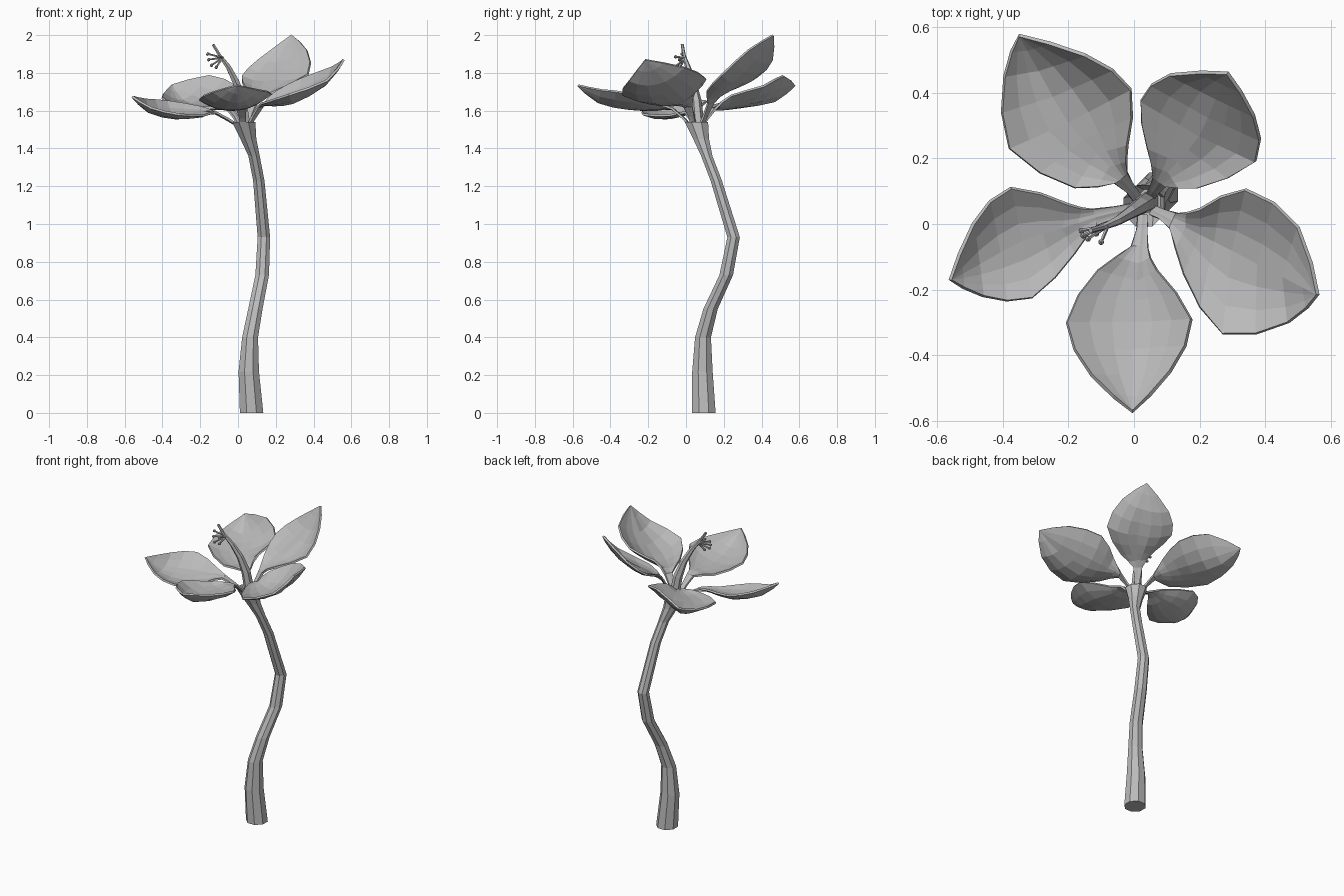
import bpy, bmesh, math
from mathutils import Vector

cube = bpy.data.objects.get("Cube")
if cube:
    bpy.data.objects.remove(cube)

grey = bpy.data.materials.new("plain_grey")
grey.use_nodes = True
tone = (0.5, 0.5, 0.5, 1)
grey.diffuse_color = tone
grey.node_tree.nodes["Principled BSDF"].inputs["Base Color"].default_value = tone


def finish(name, bm):
    """Turn a bmesh into a flat shaded grey object."""
    bmesh.ops.recalc_face_normals(bm, faces=bm.faces)
    mesh = bpy.data.meshes.new(name)
    bm.to_mesh(mesh)
    bm.free()
    mesh.materials.append(grey)
    obj = bpy.data.objects.new(name, mesh)
    bpy.context.collection.objects.link(obj)
    return obj


def spline(points, steps):
    """Catmull-Rom curve through the points."""
    pts = [points[0]] + points + [points[-1]]
    out = []
    for i in range(len(points) - 1):
        a, b, c, d = pts[i:i + 4]
        for k in range(steps):
            t = k / steps
            out.append(b + 0.5 * t * (c - a + t * (2 * a - 5 * b + 4 * c - d
                                                  + t * (3 * (b - c) + d - a))))
    return out + [points[-1]]


def skin(bm, rows, closed):
    """Join successive rows of vertices with quads."""
    for low, high in zip(rows, rows[1:]):
        n = len(low)
        for i in range(n if closed else n - 1):
            j = (i + 1) % n
            bm.faces.new((low[i], low[j], high[j], high[i]))


def tube(name, rings, sides, level=False):
    """Tapered tube; each ring is x, y, z, radius across the flats."""
    bm = bmesh.new()
    pts = [Vector(r[:3]) for r in rings]
    rows = []
    for i, p in enumerate(pts):
        along = pts[min(i + 1, len(pts) - 1)] - pts[max(i - 1, 0)]
        if level:
            along = Vector((0, 0, 1))
        u = along.cross(Vector((0, 1, 0))).normalized()
        v = u.cross(along).normalized()
        radius = rings[i][3] / math.cos(math.pi / sides)
        row = []
        for k in range(sides):
            a = math.tau * (k + 0.5) / sides
            row.append(bm.verts.new(p + radius * (math.cos(a) * u + math.sin(a) * v)))
        rows.append(row)
    skin(bm, rows, True)
    bm.faces.new(rows[0])
    bm.faces.new(rows[-1])
    return finish(name, bm)


flower_centre = Vector((0.03, 0.055, 1.52))


def petal(name, neck, side_a, side_b, middle, tip):
    """Cupped petal with a central crease and a narrow claw at its base."""
    neck, middle, tip = Vector(neck), Vector(middle), Vector(tip)
    side_a, side_b = [[Vector(p) for p in s] for s in (side_a, side_b)]
    outward = (neck - flower_centre) * Vector((1, 1, 0))
    outward.normalize()
    base = flower_centre + outward * 0.03
    across = outward.cross(Vector((0, 0, 1)))
    if across.dot(side_a[1] - middle) < 0:
        across.negate()
    droop = Vector((0, 0, 0.04))

    edge_a = spline([base + across * 0.016, neck + across * 0.026] + side_a + [tip], 2)
    edge_b = spline([base - across * 0.016, neck - across * 0.026] + side_b + [tip], 2)
    mid = spline([base, neck, neck.lerp(middle, 0.45), middle,
                  middle.lerp(tip, 0.6) - droop, tip], 2)

    bm = bmesh.new()
    rows = []
    for a, m, b in zip(edge_a[:-1], mid, edge_b):
        row = []
        for s in (-1, -0.67, -0.33, 0, 0.33, 0.67, 1):
            edge = a if s < 0 else b
            p = m.lerp(edge, abs(s))
            p.z -= 0.09 * (edge - m).length * math.sin(math.pi * abs(s))
            row.append(bm.verts.new(p))
        rows.append(row)
    skin(bm, rows, False)
    end = bm.verts.new(tip)
    for p, q in zip(rows[-1], rows[-1][1:]):
        bm.faces.new((p, q, end))
    obj = finish(name, bm)
    solid = obj.modifiers.new("thickness", "SOLIDIFY")
    solid.thickness = 0.012
    solid.offset = 0


# Crooked stem with flared, hollow top
tube("stem", [
    (0.072, 0.095, 0, 0.062), (0.057, 0.087, 0.22, 0.054), (0.064, 0.09, 0.4, 0.042),
    (0.092, 0.13, 0.55, 0.038), (0.128, 0.213, 0.73, 0.036), (0.137, 0.252, 0.93, 0.033),
    (0.11, 0.16, 1.23, 0.03), (0.085, 0.11, 1.36, 0.03), (0.055, 0.08, 1.45, 0.042),
    (0.03, 0.055, 1.54, 0.062), (0.045, 0.07, 1.48, 0.035)], 8, level=True)

# Petals
petal("front_petal", (0.017, -0.07, 1.61),
      [(-0.11, -0.14, 1.62), (-0.205, -0.3, 1.66), (-0.13, -0.46, 1.7)],
      [(0.07, -0.14, 1.63), (0.175, -0.29, 1.69), (0.11, -0.45, 1.71)],
      (0, -0.3, 1.61), (-0.005, -0.572, 1.735))
petal("left_petal", (0.12, 0.01, 1.625),
      [(0.2, 0.045, 1.7), (0.34, 0.105, 1.77), (0.5, -0.01, 1.83)],
      [(0.15, -0.15, 1.645), (0.27, -0.335, 1.685), (0.47, -0.3, 1.76)],
      (0.3, -0.08, 1.65), (0.56, -0.215, 1.87))
petal("back_left_petal", (0.08, 0.13, 1.64),
      [(0.04, 0.23, 1.72), (0.02, 0.375, 1.78), (0.11, 0.455, 1.87)],
      [(0.19, 0.108, 1.7), (0.37, 0.19, 1.79), (0.365, 0.33, 1.92)],
      (0.2, 0.27, 1.76), (0.285, 0.46, 2))
petal("back_right_petal", (-0.04, 0.14, 1.61),
      [(-0.18, 0.11, 1.615), (-0.38, 0.23, 1.65), (-0.395, 0.45, 1.69)],
      [(-0.02, 0.24, 1.68), (-0.01, 0.41, 1.73), (-0.15, 0.515, 1.785)],
      (-0.2, 0.31, 1.625), (-0.35, 0.575, 1.735))
petal("right_petal", (-0.12, 0.02, 1.59),
      [(-0.2, 0.06, 1.62), (-0.375, 0.11, 1.65), (-0.49, 0, 1.66)],
      [(-0.18, -0.09, 1.575), (-0.31, -0.225, 1.58), (-0.46, -0.22, 1.615)],
      (-0.34, -0.05, 1.57), (-0.56, -0.17, 1.675))

# Central style
tube("style", [
    (0.045, 0.07, 1.48, 0.028), (0.02, 0.055, 1.65, 0.024), (-0.01, 0.035, 1.75, 0.018),
    (-0.05, 0.01, 1.83, 0.013), (-0.095, -0.01, 1.89, 0.008), (-0.132, -0.02, 1.95, 0.007)], 6)

# Stamens with small knobs branching from the style
root = Vector((-0.08, -0.005, 1.88))
for i, end in enumerate([(-0.16, -0.02, 1.9), (-0.155, -0.035, 1.87),
                         (-0.14, -0.045, 1.84), (-0.115, -0.03, 1.83),
                         (-0.1, -0.055, 1.885)]):
    end = Vector(end)
    tube(f"stamen_{i + 1}", [(*root, 0.005), (*end, 0.004)], 5)
    bm = bmesh.new()
    bmesh.ops.create_icosphere(bm, subdivisions=1, radius=0.01)
    bmesh.ops.translate(bm, verts=bm.verts, vec=end)
    finish(f"anther_{i + 1}", bm)
